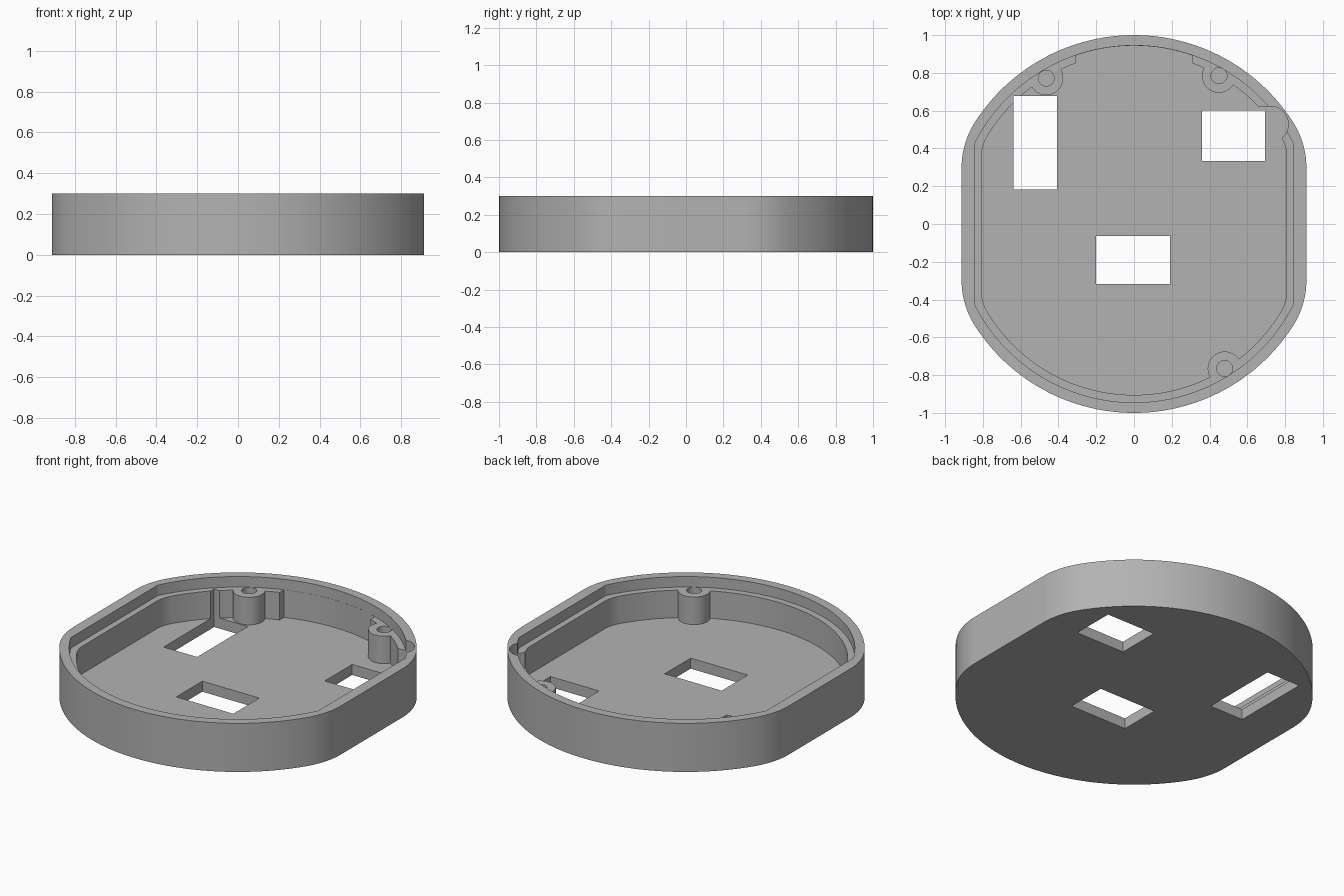
import bpy, bmesh
from math import sin, cos, pi, sqrt, atan2, acos, asin

cube = bpy.data.objects.get("Cube")
if cube:
    bpy.data.objects.remove(cube, do_unlink=True)

HEIGHT, LEDGE, FLOOR = 0.30, 0.235, 0.065

plastic = bpy.data.materials.new("grey_plastic")
plastic.use_nodes = True
grey = (0.45, 0.45, 0.45, 1)
plastic.diffuse_color = grey
plastic.node_tree.nodes["Principled BSDF"].inputs["Base Color"].default_value = grey


def arc(cx, cy, r, a0, a1, n):
    return [(cx + r * cos(a0 + (a1 - a0) * i / n), cy + r * sin(a0 + (a1 - a0) * i / n))
            for i in range(n + 1)]


def clipped_disc(r, half_width, fillet=0.0):
    """Disc cut by two straight sides, with optionally rounded corners."""
    cx = half_width - fillet
    cy = sqrt((r - fillet) ** 2 - cx ** 2)
    a = atan2(cy, cx)
    quarter = arc(cx, cy, fillet, 0, a, 14)[:-1] if fillet else []
    quarter += arc(0, 0, r, a, pi / 2, 26)
    half = quarter + [(-x, y) for x, y in reversed(quarter[:-1])]
    return half + [(-x, -y) for x, y in half]


def prism(name, outline, z0, z1):
    bm = bmesh.new()
    base = bm.faces.new([bm.verts.new((x, y, z0)) for x, y in outline])
    top = bmesh.ops.extrude_face_region(bm, geom=[base])
    bmesh.ops.translate(bm, vec=(0, 0, z1 - z0),
                        verts=[v for v in top["geom"] if isinstance(v, bmesh.types.BMVert)])
    bmesh.ops.recalc_face_normals(bm, faces=bm.faces)
    mesh = bpy.data.meshes.new(name)
    bm.to_mesh(mesh)
    bm.free()
    mesh.materials.append(plastic)
    obj = bpy.data.objects.new(name, mesh)
    bpy.context.collection.objects.link(obj)
    return obj


def disc(name, x, y, r, z0, z1):
    return prism(name, arc(x, y, r, 0, 2 * pi, 40)[:-1], z0, z1)


def block(name, x0, x1, y0, y1, z0, z1):
    return prism(name, [(x0, y0), (x1, y0), (x1, y1), (x0, y1)], z0, z1)


def carve(target, cutter):
    """Subtract the cutter, then discard it."""
    cutter.hide_render = True
    mod = target.modifiers.new("cut", 'BOOLEAN')
    mod.operation, mod.solver, mod.object = 'DIFFERENCE', 'EXACT', cutter
    bpy.context.view_layer.update()
    result = bpy.data.meshes.new_from_object(
        target.evaluated_get(bpy.context.evaluated_depsgraph_get()))
    target.modifiers.clear()
    target.data = result
    bpy.data.objects.remove(cutter, do_unlink=True)


# Outer body with a recessed lip
case = prism("case_shell", clipped_disc(1.0, 0.913, 0.45), 0, HEIGHT)
carve(case, prism("lip_cutter", clipped_disc(0.945, 0.845), LEDGE, 0.4))

# Main cavity, leaving the screw posts standing
posts = [(-0.465, 0.772), (0.45, 0.785), (0.48, -0.765)]
cavity = prism("cavity_cutter", clipped_disc(0.905, 0.807, 0.2), FLOOR, 0.4)
for x, y in posts:
    carve(cavity, disc("post_form", x, y, 0.09, -0.1, 0.5))
carve(case, cavity)

# Thinner wall at the back
half = asin(0.31 / 0.944)
back = arc(0, 0, 0.944, pi / 2 - half, pi / 2 + half, 24)
carve(case, prism("back_wall_cutter", back + [(-0.31, 0.8), (0.31, 0.8)], FLOOR, 0.4))

# Rounded side pocket
carve(case, disc("pocket_cutter", 0.722, 0.528, 0.095, FLOOR, 0.4))
carve(case, block("pocket_step_cutter", 0.6, 0.722, 0.45, 0.623, FLOOR, 0.4))

# Screw holes
for x, y in posts:
    carve(case, disc("screw_hole_cutter", x, y, 0.042, 0.08, 0.4))

# Rectangular openings through the floor
for x0, x1, y0, y1 in [(-0.637, -0.407, 0.183, 0.677),
                       (0.36, 0.693, 0.333, 0.6),
                       (-0.2, 0.19, -0.317, -0.063)]:
    carve(case, block("opening_cutter", x0, x1, y0, y1, -0.1, 0.5))

bpy.ops.object.select_all(action='DESELECT')
case.select_set(True)
bpy.context.view_layer.objects.active = case
bpy.ops.object.shade_smooth_by_angle(angle=pi / 9)
